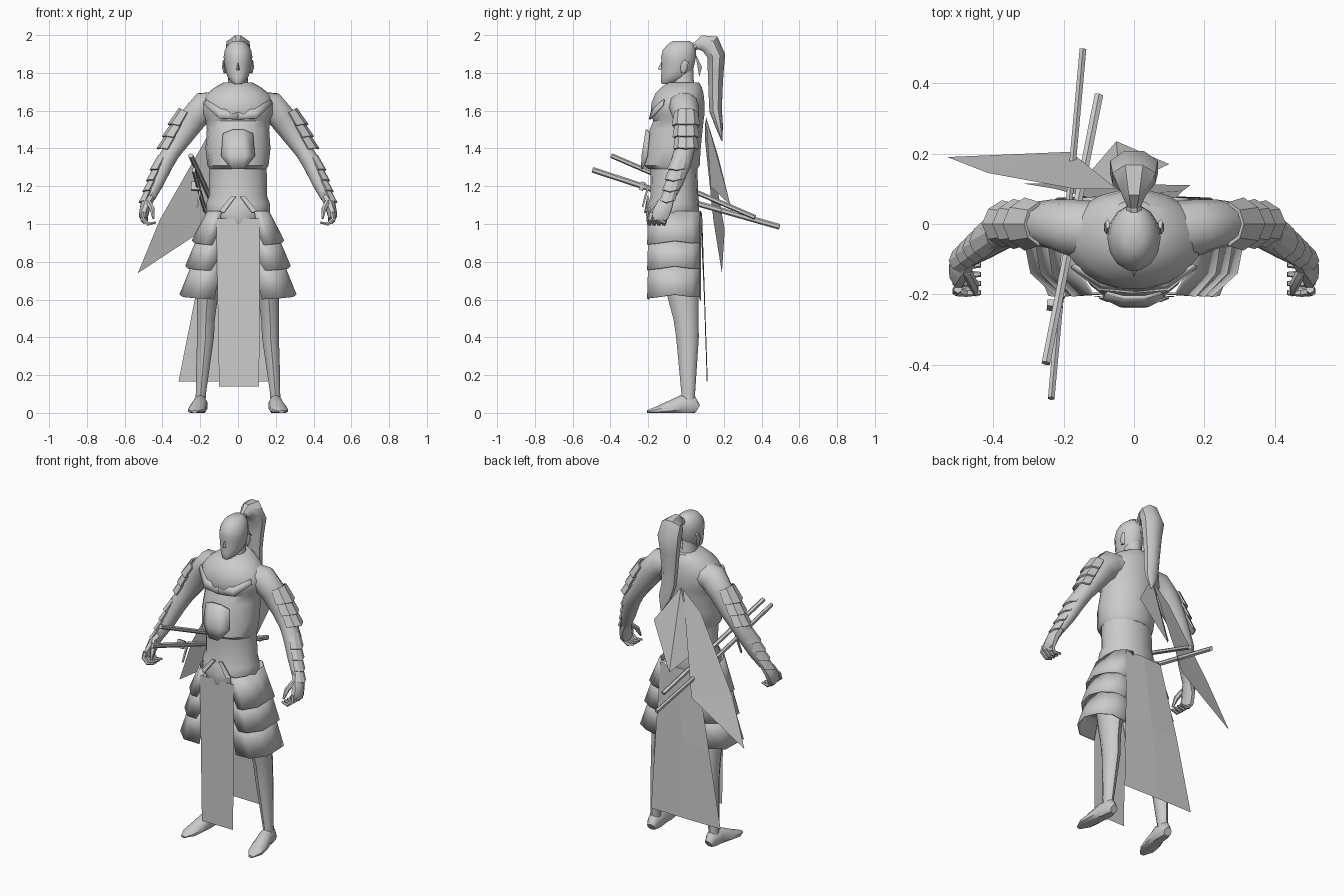
import bpy, bmesh, math
from mathutils import Vector as V

grey = bpy.data.materials.new("grey")
grey.diffuse_color = (0.6, 0.6, 0.6, 1)


def make(name, verts, faces, smooth=True, thick=0):
    bm = bmesh.new()
    vs = [bm.verts.new(v) for v in verts]
    for f in faces:
        bm.faces.new([vs[i] for i in f])
    bmesh.ops.recalc_face_normals(bm, faces=bm.faces)
    me = bpy.data.meshes.new(name)
    bm.to_mesh(me)
    bm.free()
    me.materials.append(grey)
    ob = bpy.data.objects.new(name, me)
    bpy.context.collection.objects.link(ob)
    if thick:
        ob.modifiers.new("thickness", 'SOLIDIFY').thickness = thick
    if smooth:
        bpy.context.view_layer.objects.active = ob
        ob.select_set(True)
        bpy.ops.object.shade_smooth_by_angle(angle=math.radians(40))
        ob.select_set(False)
    return ob


def skin(name, rings, closed=True, caps=True, **kw):
    """Join rows of points with quads."""
    n, verts, faces = len(rings[0]), [p for r in rings for p in r], []
    for i in range(len(rings) - 1):
        for j in range(n if closed else n - 1):
            k = (j + 1) % n
            faces.append((i * n + j, i * n + k, (i + 1) * n + k, (i + 1) * n + j))
    if closed and caps:
        faces += [tuple(range(n)), tuple(range(len(verts) - n, len(verts)))]
    return make(name, verts, faces, **kw)


def loft(name, rows, n=14, **kw):
    """Stacked level ovals: z, half width, front y, back y, centre x."""
    rings = []
    for z, rx, y0, y1, cx in rows:
        rings.append([V((cx + rx * math.cos(2 * math.pi * k / n),
                         (y0 + y1) / 2 + (y1 - y0) / 2 * math.sin(2 * math.pi * k / n), z))
                      for k in range(n)])
    return skin(name, rings, **kw)


def tube(name, pts, n=8, ref=(0, 1, 0), floor=None, **kw):
    """Tube along points: x, y, z, radius, radius along ref."""
    P, rings = [V(p[:3]) for p in pts], []
    for i, p in enumerate(P):
        t = (P[min(i + 1, len(P) - 1)] - P[max(i - 1, 0)]).normalized()
        a = V(ref).cross(t).normalized()
        b = t.cross(a)
        ring = [p + a * pts[i][3] * math.cos(2 * math.pi * (k + .5) / n)
                + b * pts[i][4] * math.sin(2 * math.pi * (k + .5) / n) for k in range(n)]
        if floor is not None:
            for v in ring:
                v.z = max(floor, v.z)
        rings.append(ring)
    return skin(name, rings, **kw)


def mx(pts, s):
    return [(p[0] * s,) + tuple(p[1:]) for p in pts]


# Torso with overhanging chest armour
loft("torso", [(1.29, .15, -.2, .06, 0), (1.31, .162, -.228, .075, 0), (1.40, .172, -.215, .08, 0),
               (1.50, .165, -.195, .09, 0), (1.545, .17, -.175, .095, 0), (1.58, .19, -.19, .1, 0),
               (1.64, .195, -.185, .1, 0), (1.69, .165, -.165, .095, 0), (1.725, .12, -.13, .085, 0),
               (1.75, .075, -.095, .07, 0)], 18)
skin("chest_plate", [[(-.08, -.2, 1.48), (-.03, -.213, 1.5), (.03, -.213, 1.5), (.08, -.2, 1.48)],
                     [(-.09, -.212, 1.36), (-.04, -.236, 1.36), (.04, -.236, 1.36), (.09, -.212, 1.36)],
                     [(-.05, -.228, 1.31), (-.03, -.238, 1.29), (.03, -.238, 1.29), (.05, -.228, 1.31)]],
     closed=False, thick=.01)
# Collar folds lying over the upper chest
for s in (1, -1):
    skin("collar_fold", [mx([(.0, -.185, 1.6), (.09, -.175, 1.61), (.17, -.12, 1.66)], s),
                         mx([(.0, -.197, 1.555), (.1, -.188, 1.56), (.18, -.125, 1.63)], s)],
         closed=False, thick=.008)

# Waist wrap and pelvis
loft("waist_wrap", [(.97, .08, -.19, .04, 0), (1.0, .13, -.207, .06, 0), (1.06, .17, -.212, .07, 0),
                    (1.11, .168, -.2, .07, 0), (1.15, .153, -.187, .065, 0), (1.30, .152, -.19, .06, 0)], 16)
for s in (1, -1):
    make("belt_tie", mx([(.012, -.206, 1.145), (.035, -.206, 1.15), (.1, -.212, 1.07), (.075, -.222, 1.06)], s),
         [(0, 1, 2, 3)], smooth=False, thick=.008)

# Neck and head
loft("neck", [(1.68, .07, -.09, .06, 0), (1.74, .052, -.075, .045, 0), (1.84, .05, -.07, .04, 0)], 10)
loft("head", [(1.742, .022, -.13, -.07, 0), (1.755, .04, -.134, -.03, 0), (1.78, .056, -.134, .015, 0),
              (1.81, .066, -.132, .038, 0), (1.85, .073, -.132, .048, 0), (1.885, .076, -.134, .055, 0),
              (1.92, .07, -.125, .054, 0), (1.95, .054, -.1, .045, 0), (1.97, .028, -.07, .02, 0)], 14)
make("nose", [(0, -.125, 1.868), (.014, -.122, 1.812), (-.014, -.122, 1.812), (0, -.15, 1.82)],
     [(0, 1, 3), (0, 3, 2), (1, 2, 3)], smooth=False)
for s in (1, -1):
    tube("ear", mx([(.069, -.015, 1.8, .008, .012), (.077, -.01, 1.83, .009, .02), (.075, 0, 1.865, .006, .014)], s), 6)

# Tied hair and its ribbon
tube("hair_tie", [(0, .03, 1.935, .024, .024), (0, .075, 1.95, .02, .02)], 8, ref=(1, 0, 0))
tube("ponytail", [(0, .05, 1.945, .02, .02), (0, .085, 1.957, .045, .038), (0, .13, 1.95, .06, .066),
                  (0, .16, 1.89, .052, .073), (0, .157, 1.80, .045, .06), (0, .156, 1.70, .04, .05),
                  (.005, .157, 1.60, .036, .045), (.02, .175, 1.52, .022, .04), (.035, .19, 1.44, .003, .005)],
     8, ref=(1, 0, 0))
make("hair_ribbon", [(0, .05, 1.9), (.03, .1, 1.8), (0, .085, 1.83), (-.03, .07, 1.78)],
     [(0, 1, 2), (0, 2, 3)], smooth=False)


def plate(name, p0, p1, r0, r1, s, span=75):
    """Ridged shell over the outer side of a limb."""
    p0, p1 = V(p0), V(p1)
    t = (p1 - p0).normalized()
    side = V((0, 1, 0))
    out = side.cross(t).normalized()
    if out.x < 0:
        out = -out
    rows = []
    for p, r in ((p0, r0), (p1, r1)):
        row = []
        for k in range(-2, 3):
            a = math.radians(span * k / 2)
            q = p + (out * math.cos(a) + side * math.sin(a)) * r + t * (.012 * (2 - abs(k)) if r == r1 else 0)
            row.append((q.x * s, q.y, q.z))
        rows.append(row)
    skin(name, rows, closed=False, smooth=False, thick=.01)


for s in (1, -1):
    # Arm with armour plates
    tube("arm", mx([(.1, -.02, 1.63, .075, .085), (.18, -.01, 1.62, .083, .08), (.235, 0, 1.56, .075, .07),
                    (.3, 0, 1.46, .06, .06), (.35, -.01, 1.385, .05, .054), (.39, -.028, 1.32, .05, .055),
                    (.43, -.06, 1.22, .04, .045), (.465, -.09, 1.14, .028, .032)], s), 10)
    for i in range(3):
        a, b = .255 + .033 * i, .293 + .033 * i
        plate("upper_arm_plate", (a, 0, 1.585 - .062 * i), (b, 0, 1.513 - .062 * i), .065 - .003 * i, .078 - .004 * i, s)
    for i in range(4):
        f = i * .024
        plate("forearm_plate", (.375 + f, -.025 - f * .75, 1.345 - f * 2.3),
              (.403 + f, -.044 - f * .75, 1.282 - f * 2.3), .052 - .004 * i, .061 - .005 * i, s, 65)
    # Hand with curled fingers and thumb
    tube("palm", mx([(.462, -.088, 1.145, .026, .03), (.488, -.112, 1.10, .03, .045),
                     (.5, -.135, 1.05, .027, .05), (.495, -.15, 1.02, .018, .045)], s), 8)
    for i in range(4):
        y = -.105 - .026 * i
        tube("finger", mx([(.5, y, 1.06, .013, .014), (.505, y - .008, 1.025, .013, .014),
                           (.475, y - .012, 1.0, .011, .012), (.435, y - .012, 1.008, .006, .007)], s), 6)
    tube("thumb", mx([(.475, -.135, 1.12, .015, .015), (.455, -.175, 1.08, .015, .015),
                      (.448, -.2, 1.03, .006, .007)], s), 6)

    # Leg and foot
    tube("leg", mx([(.1, -.06, 1.0, .08, .1), (.14, -.04, .78, .075, .095), (.163, -.012, .6, .057, .08),
                    (.17, 0, .5, .05, .066), (.172, .008, .4, .047, .06), (.185, .01, .25, .038, .048),
                    (.197, .012, .1, .028, .036), (.2, .012, .03, .03, .038)], s), 10)
    tube("foot", mx([(.195, .06, .02, .024, .025), (.197, .035, .035, .035, .055), (.2, -.02, .04, .04, .055),
                     (.213, -.09, .022, .046, .04), (.224, -.155, .012, .043, .022),
                     (.23, -.205, .006, .014, .008)], s), 10, ref=(0, 0, 1), floor=0)

    # Three flared tiers of thigh armour, open on the inner side
    for z0, z1, x0, x1 in ((1.07, .90, .165, .245), (.93, .765, .215, .28), (.80, .615, .24, .31)):
        rows = []
        for z, x, lo in ((z0, x0, 0), (z1, x1, .02)):
            rows.append(mx([(.085 + lo * 2, -.2, z - lo * .7), (x * .72, -.2 - lo * .3, z - lo * .4), (x * .95, -.14, z),
                            (x, -.06, z + lo * .6), (x * .94, .03, z), (x * .7, .075, z), (.07, .08, z - lo)], s))
        skin("thigh_armour", rows, closed=False, thick=.006)

# Hanging cloth panels
make("front_cloth", [(-.115, -.205, 1.03), (.115, -.205, 1.03), (.112, -.207, .14), (-.1, -.207, .14)],
     [(0, 1, 2, 3)], smooth=False)
skin("back_cloth", [[(-.13, .075, 1.06), (0, .085, 1.06), (.12, .075, 1.06)],
                    [(-.225, .1, .62), (-.05, .1, .62), (.14, .095, .62)],
                    [(-.315, .115, .165), (-.08, .115, .165), (.16, .11, .165)]], closed=False, smooth=False)

# Loose sash ends tied high on the back
make("long_sash", [(-.05, .1, 1.56), (-.17, .1, 1.45), (-.415, .145, 1.02), (-.53, .19, .74), (-.18, .205, .97)],
     [(0, 1, 4), (1, 2, 4), (2, 3, 4)], smooth=False)
make("short_sash", [(-.04, .105, 1.57), (.1, .17, 1.36), (-.05, .235, 1.1), (-.14, .13, 1.2)],
     [(0, 1, 2), (0, 2, 3)], smooth=False)

# Two sheathed swords through the waist wrap
tube("long_sword", [(-.235, -.495, 1.287, .011, .015), (-.19, 0, 1.125, .011, .015),
                    (-.145, .495, .985, .011, .015)], 6, ref=(0, 0, 1))
tube("short_sword", [(-.25, -.395, 1.362, .014, .013), (-.1, .365, 1.035, .014, .013)], 6, ref=(0, 0, 1))
tube("sword_guard", [(-.225, -.24, 1.203, .032, .032), (-.224, -.222, 1.197, .032, .032)], 4,
     ref=(0, 0, 1), smooth=False)
tube("sword_cord", [(-.2, -.2, 1.2, .008, .008), (-.215, -.23, 1.09, .006, .006)], 4, smooth=False)
